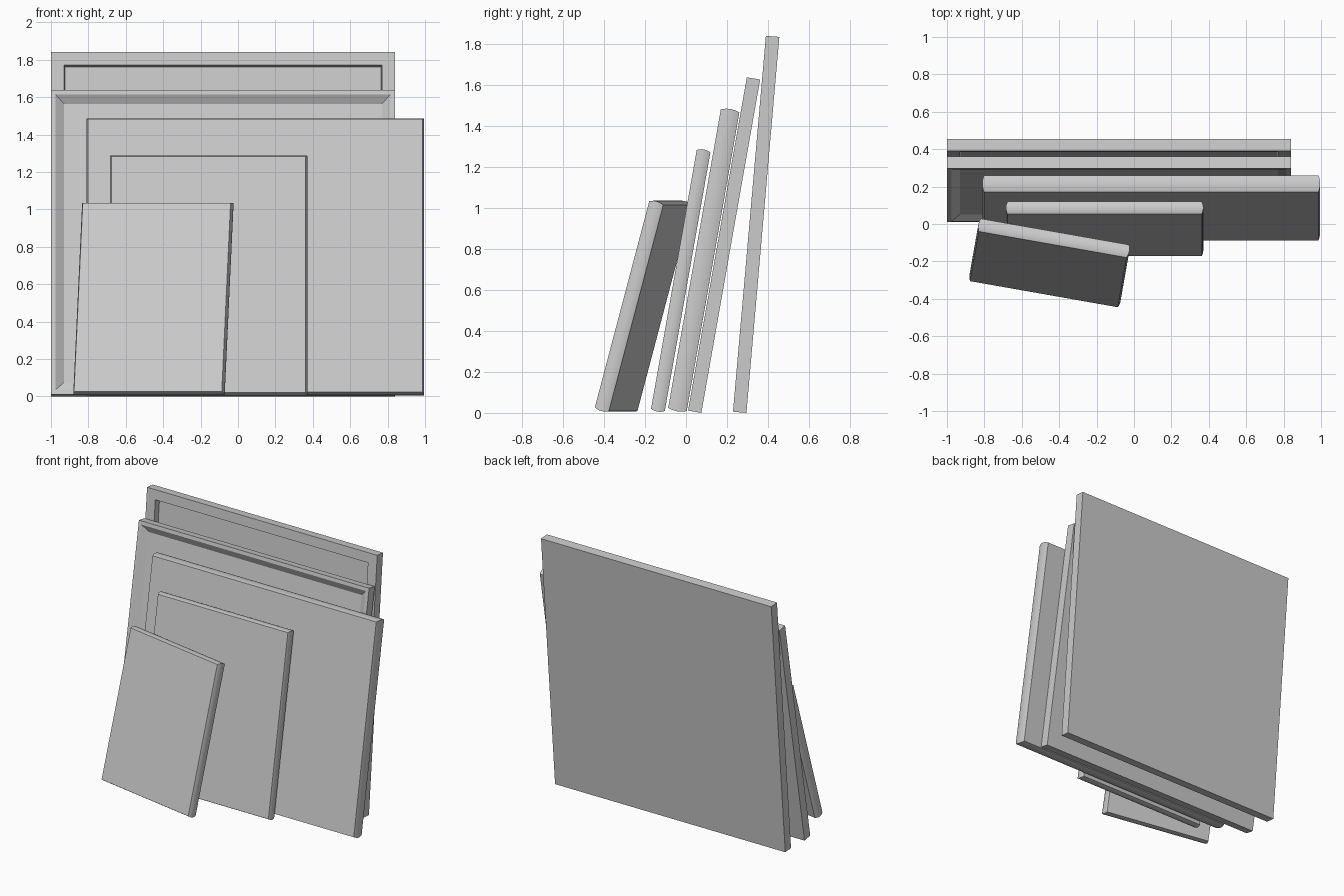
import bpy, bmesh
from math import radians
from mathutils import Matrix

cube = bpy.data.objects.get("Cube")
if cube:
    bpy.data.objects.remove(cube, do_unlink=True)

grey = bpy.data.materials.new("plain grey")
grey.use_nodes = True
COLOUR = (0.6, 0.6, 0.6, 1.0)
grey.diffuse_color = COLOUR
grey.node_tree.nodes["Principled BSDF"].inputs["Base Color"].default_value = COLOUR


def leaning_panel(name, rings, width, height, foot, lean, turn=0):
    """Loft rectangles (inset, distance forward of the back) and lean the panel."""
    bm = bmesh.new()
    loops = []
    for inset, forward in rings:
        x, low, high = width / 2 - inset, inset, height - inset
        corners = ((-x, low), (x, low), (x, high), (-x, high))
        loops.append([bm.verts.new((cx, -forward, cz)) for cx, cz in corners])
    for a, b in zip(loops, loops[1:]):
        for i in range(4):
            j = (i + 1) % 4
            bm.faces.new((a[i], a[j], b[j], b[i]))
    bm.faces.new(loops[0])
    bm.faces.new(loops[-1])
    bmesh.ops.recalc_face_normals(bm, faces=bm.faces)
    mesh = bpy.data.meshes.new(name)
    bm.to_mesh(mesh)
    bm.free()
    mesh.materials.append(grey)
    obj = bpy.data.objects.new(name, mesh)
    bpy.context.collection.objects.link(obj)
    obj.matrix_world = (Matrix.Translation((foot[0], foot[1], 0))
                        @ Matrix.Rotation(radians(turn), 4, "Z")
                        @ Matrix.Rotation(radians(-lean), 4, "X"))
    bpy.ops.object.select_all(action="DESELECT")
    obj.select_set(True)
    bpy.context.view_layer.objects.active = obj
    bpy.ops.object.shade_smooth_by_angle(angle=radians(30))
    return obj


def frame_rings(thick, border, flare, depth):
    """Box with a solid back and a recessed front."""
    return [(0, 0), (0, thick), (border, thick), (border + flare, thick - depth)]


def canvas_rings(thick, bulge=0.009):
    """Slab whose narrow sides bow gently outward."""
    steps = (0, 0.12, 0.3, 0.5, 0.7, 0.88, 1)
    return [(bulge * (2 * s - 1) ** 2, thick * s) for s in steps]


# Two frames at the back
leaning_panel("back_frame", frame_rings(0.066, 0.07, 0.006, 0.04),
              1.84, 1.842, (-0.08, 0.295), 5)
leaning_panel("bevelled_frame", frame_rings(0.066, 0.025, 0.045, 0.03),
              1.84, 1.652, (-0.08, 0.075), 10)

# Three stretched canvases in front
leaning_panel("large_canvas", canvas_rings(0.092), 1.806, 1.498, (0.092, 0.002), 10)
leaning_panel("medium_canvas", canvas_rings(0.068), 1.056, 1.3, (-0.157, -0.105), 10)
leaning_panel("small_canvas", canvas_rings(0.072), 0.82, 1.06, (-0.47, -0.309), 15, -10)
